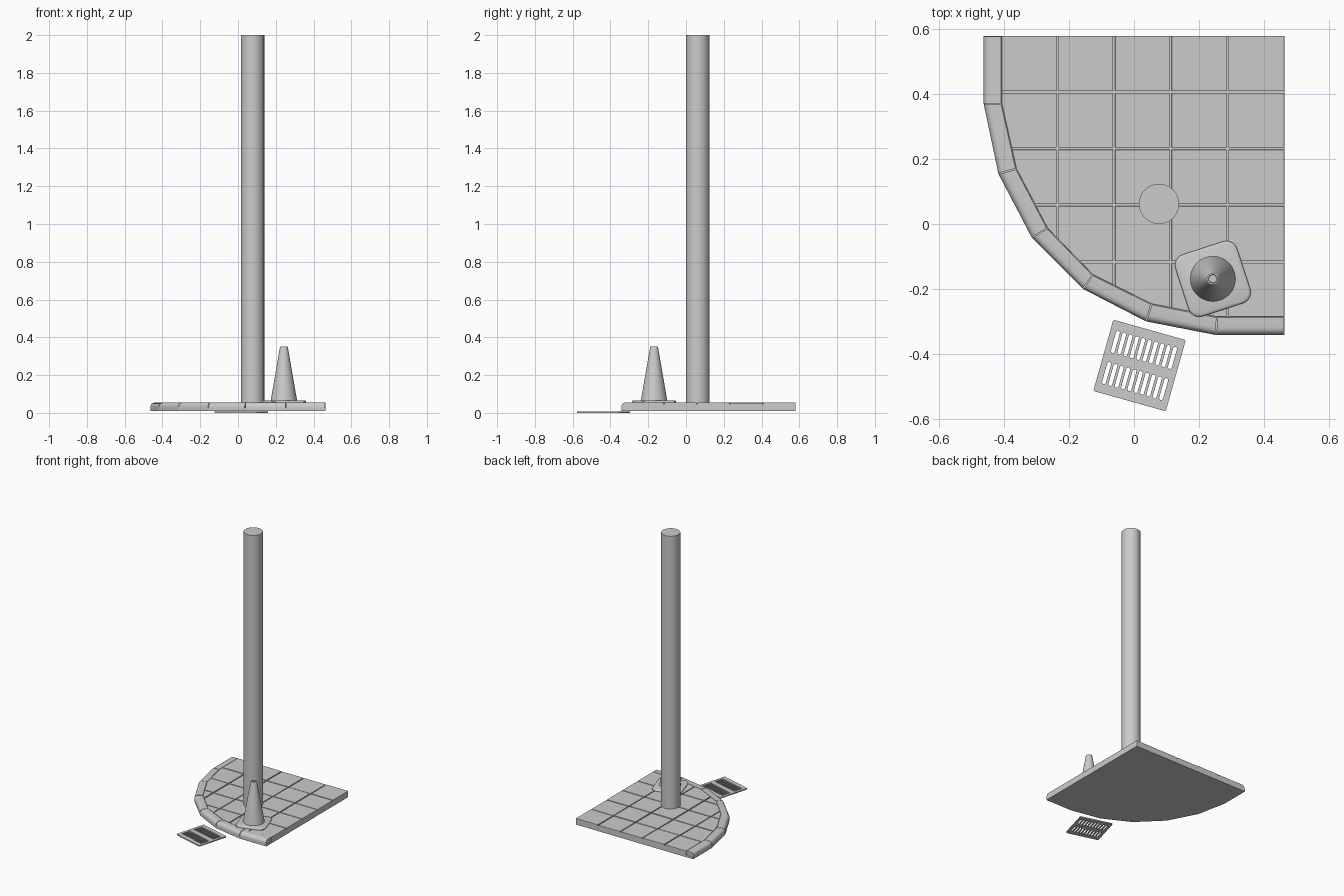
import bpy, bmesh, math, random
from mathutils import Vector

if "Cube" in bpy.data.objects:
    bpy.data.objects.remove(bpy.data.objects["Cube"])
random.seed(4)


def finish(name, bm, smooth=None, bevel=0):
    bmesh.ops.recalc_face_normals(bm, faces=bm.faces)
    me = bpy.data.meshes.new(name)
    bm.to_mesh(me)
    bm.free()
    ob = bpy.data.objects.new(name, me)
    bpy.context.collection.objects.link(ob)
    if bevel:
        m = ob.modifiers.new("edge", 'BEVEL')
        m.width, m.segments, m.limit_method = bevel, 2, 'ANGLE'
    if smooth:
        bpy.ops.object.select_all(action='DESELECT')
        ob.select_set(True)
        bpy.context.view_layer.objects.active = ob
        bpy.ops.object.shade_smooth_by_angle(angle=math.radians(smooth))
    return ob


def loft(bm, rings):
    loops = [[bm.verts.new(p) for p in r] for r in rings]
    n = len(loops[0])
    for a, b in zip(loops, loops[1:]):
        for i in range(n):
            bm.faces.new((a[i], a[(i + 1) % n], b[(i + 1) % n], b[i]))
    bm.faces.new(loops[0][::-1])
    bm.faces.new(loops[-1])


def prism(bm, pts, z0, z1):
    loft(bm, [[(x, y, z) for x, y in pts] for z in (z0, z1)])


def circle(cx, cy, r, z, n=32):
    return [(cx + r * math.cos(2 * math.pi * i / n), cy + r * math.sin(2 * math.pi * i / n), z)
            for i in range(n)]


def clip(poly, a, b):
    # keep the part of a polygon lying left of the line a-b
    side = lambda p: (b[0]-a[0])*(p[1]-a[1]) - (b[1]-a[1])*(p[0]-a[0])
    out = []
    for p, q in zip(poly, poly[1:] + poly[:1]):
        s, t = side(p), side(q)
        if s >= 0:
            out.append(p)
        if s * t < 0:
            k = s / (s - t)
            out.append((p[0] + (q[0]-p[0])*k, p[1] + (q[1]-p[1])*k))
    return out


outer = [(-.463, .58), (-.463, .37), (-.418, .155), (-.315, -.042), (-.157, -.2),
         (.037, -.3), (.252, -.342), (.463, -.342)]
inner = [(-.407, .58), (-.407, .37), (-.362, .17), (-.266, -.013), (-.127, -.156),
         (.054, -.246), (.256, -.286), (.463, -.286)]
corner = (.463, .58)

# Foundation and mortar bed under the paving
bm = bmesh.new()
prism(bm, outer + [corner], .01, .025)
prism(bm, inner + [corner], .025, .047)
finish("pavement_base", bm)

# Rounded curb stones
profile = [(0, .025), (0, .034), (.04, .042), (.12, .049), (.24, .0535), (.4, .055),
           (.95, .055), (1, .052), (1, .025)]
bm = bmesh.new()
for i in range(7):
    dz = random.uniform(-.001, .001)
    rings = []
    for k in (.008, .992):
        o = Vector(outer[i]).lerp(Vector(outer[i + 1]), k)
        n = Vector(inner[i]).lerp(Vector(inner[i + 1]), k)
        rings.append([(*o.lerp(n, t), z + (dz if z > .05 else 0)) for t, z in profile])
    loft(bm, rings)
finish("curb_stones", bm, 35)

# Square paving tiles trimmed by the curb
bm = bmesh.new()
xs = [-.41, -.236, -.061, .113, .288, .463]
ys = [-.292, -.117, .058, .232, .407, .58]
g = .003
for i in range(5):
    for j in range(5):
        x0, x1 = xs[i] + g, xs[i + 1] - (g if i < 4 else 0)
        y0, y1 = ys[j] + g, ys[j + 1] - (g if j < 4 else 0)
        poly = [(x0, y0), (x1, y0), (x1, y1), (x0, y1)]
        for a, b in zip(inner, inner[1:]):
            poly = clip(poly, a, b)
        if len(poly) > 2:
            prism(bm, poly, .045, .054 + random.uniform(-.001, .0015))
finish("paving_tiles", bm, bevel=.0015)

# Tall lamp post
bm = bmesh.new()
loft(bm, [circle(.077, .062, .062, z) for z in (.05, 2)])
finish("post", bm, 40)

# Traffic cone: rounded square foot and hollow-tipped body
cx, cy, rot = .243, -.169, math.radians(18)


def foot_ring(h, z, r=.035):
    pts = []
    for q in range(4):
        a0 = math.pi / 2 * q
        c = Vector((math.cos(a0 + math.pi/4), math.sin(a0 + math.pi/4))) * (h - r) * math.sqrt(2)
        for s in range(7):
            a = a0 + s * math.pi / 12
            x, y = c.x + r * math.cos(a), c.y + r * math.sin(a)
            pts.append((cx + x*math.cos(rot) - y*math.sin(rot),
                        cy + x*math.sin(rot) + y*math.cos(rot), z))
    return pts


bm = bmesh.new()
loft(bm, [foot_ring(.1, .054), foot_ring(.1, .061), foot_ring(.098, .064), foot_ring(.093, .066)])
finish("cone_foot", bm, 40)
bm = bmesh.new()
loft(bm, [circle(cx, cy, r, z) for r, z in
          ((.07, .063), (.069, .07), (.022, .342), (.02, .349), (.018, .351), (.013, .351), (.012, .325))])
finish("cone_body", bm, 40)

# Drain grate with two rows of rounded slots
cu = bpy.data.curves.new("drain_grate", 'CURVE')
cu.dimensions, cu.fill_mode, cu.extrude = '2D', 'BOTH', .004


def outline(pts):
    sp = cu.splines.new('POLY')
    sp.points.add(len(pts) - 1)
    for p, (x, y) in zip(sp.points, pts):
        p.co = (x, y, 0, 1)
    sp.use_cyclic_u = True


w, h, c = .116, .114, .004
outline([(-w + c, -h), (w - c, -h), (w, -h + c), (w, h - c), (w - c, h), (-w + c, h), (-w, h - c), (-w, -h + c)])
for row in (-.05, .05):
    for k in range(10):
        x = (k - 4.5) * .0203
        pts = []
        for s in range(14):
            a = math.pi * (s if s < 7 else s - 1) / 6
            pts.append((x + .006 * math.cos(a), row + (.029 if s < 7 else -.029) + .006 * math.sin(a)))
        outline(pts)
grate = bpy.data.objects.new("drain_grate", cu)
bpy.context.collection.objects.link(grate)
grate.location = (.017, -.436, .004)
grate.rotation_euler.z = math.radians(-15.7)
bpy.ops.object.select_all(action='DESELECT')
grate.select_set(True)
bpy.context.view_layer.objects.active = grate
bpy.ops.object.convert(target='MESH')
